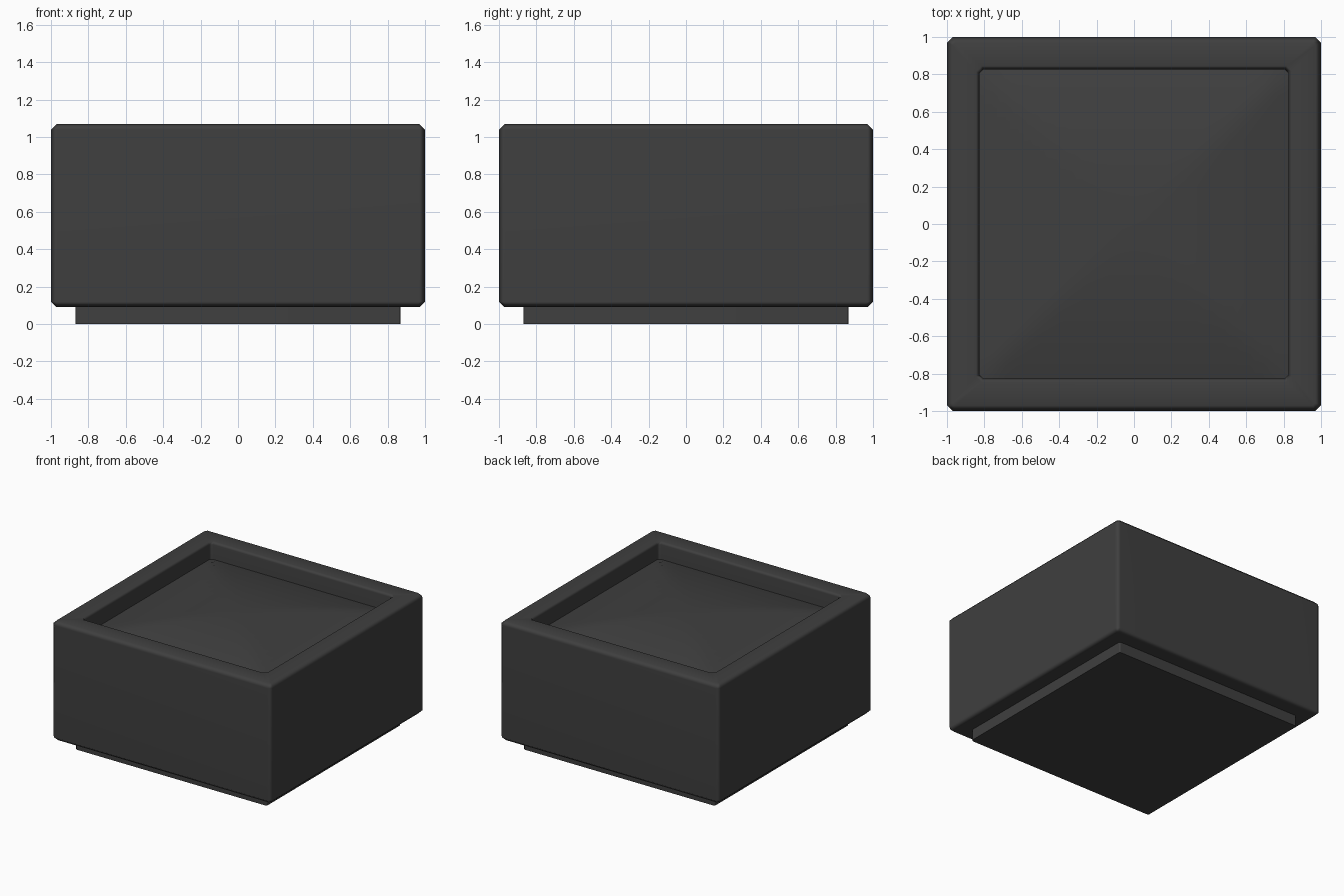
import bpy
import bmesh
from math import radians

cube = bpy.data.objects.get("Cube")
if cube:
    bpy.data.objects.remove(cube, do_unlink=True)

charcoal = bpy.data.materials.new("charcoal")
charcoal.use_nodes = True
COLOUR = (0.05, 0.05, 0.05, 1.0)
charcoal.diffuse_color = COLOUR
shader = charcoal.node_tree.nodes["Principled BSDF"]
shader.inputs["Base Color"].default_value = COLOUR
shader.inputs["Roughness"].default_value = 0.8


def finish(bm, name):
    """Turn a bmesh into a softly shaded object."""
    bmesh.ops.recalc_face_normals(bm, faces=bm.faces)
    mesh = bpy.data.meshes.new(name)
    bm.to_mesh(mesh)
    bm.free()
    mesh.materials.append(charcoal)
    obj = bpy.data.objects.new(name, mesh)
    bpy.context.collection.objects.link(obj)
    bpy.ops.object.select_all(action='DESELECT')
    obj.select_set(True)
    bpy.context.view_layer.objects.active = obj
    bpy.ops.object.shade_smooth_by_angle(angle=radians(60))
    return obj


def square_ring(bm, half, z, cut):
    """Square loop with clipped corners."""
    inner = half - cut
    corner = [(half, -inner), (half, inner), (inner, half), (-inner, half)]
    points = corner + [(-x, -y) for x, y in corner]
    return [bm.verts.new((x, y, z)) for x, y in points]


def square_shell(name, profile):
    """Skin a (half width, height, corner cut) profile and cap both ends."""
    bm = bmesh.new()
    rings = [square_ring(bm, *step) for step in profile]
    for low, high in zip(rings, rings[1:]):
        for i in range(len(low)):
            j = (i + 1) % len(low)
            bm.faces.new((low[i], low[j], high[j], high[i]))
    bm.faces.new(rings[0][::-1])
    bm.faces.new(rings[-1])
    obj = finish(bm, name)
    weighted = obj.modifiers.new("even_shading", 'WEIGHTED_NORMAL')
    weighted.keep_sharp = True
    return obj


# Box wall with chamfered edges and a recessed top
square_shell("planter_box", [
    (0.97, 0.09, 0.015), (1.0, 0.12, 0.03), (1.0, 1.04, 0.03),
    (0.97, 1.07, 0.015), (0.845, 1.07, 0.03), (0.826, 1.05, 0.02),
    (0.826, 0.85, 0.02)])

# Inset foot
square_shell("base_plinth", [(0.87, 0.0, 0.012), (0.87, 0.09, 0.012)])

# Mounded fill, with ridges that fade from the corners to the middle
bm = bmesh.new()
bmesh.ops.create_grid(bm, x_segments=24, y_segments=24, size=0.826)
for v in bm.verts:
    reach = max(abs(v.co.x), abs(v.co.y)) / 0.826
    v.co.z = 0.93 + 0.1 * (1 - reach ** 2)
fill = finish(bm, "soil_mound")
if fill.data.polygons[0].normal.z < 0:
    fill.data.flip_normals()
